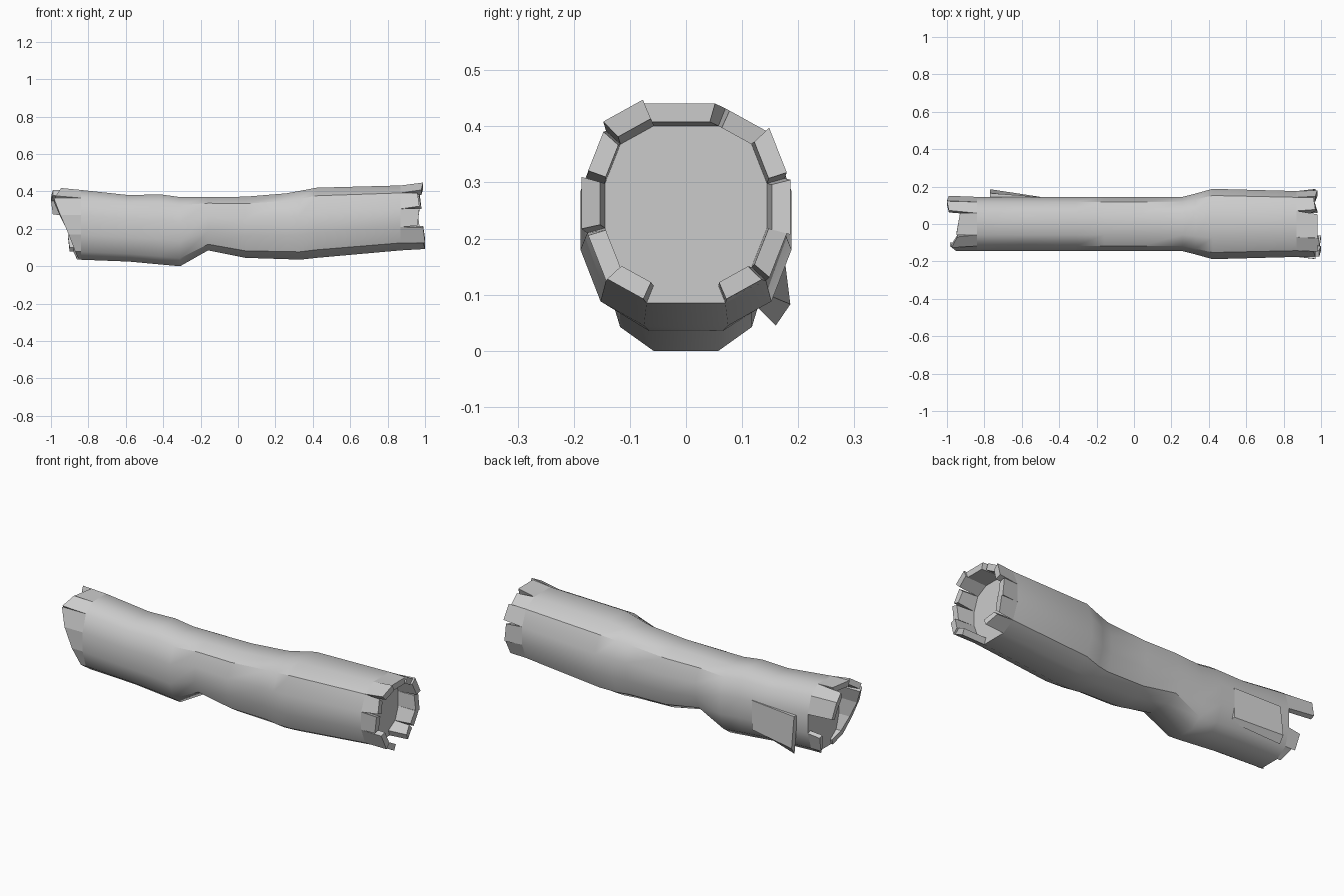
import bpy, bmesh
from mathutils import Vector

if "Cube" in bpy.data.objects:
    bpy.data.objects.remove(bpy.data.objects["Cube"])

# Unit cross-section (y, z), clockwise from the top facet
HALF = [(.4, 1), (.81, .77), (1, .28), (1, -.28), (.81, -.77), (.4, -1)]
PROFILE = [(-.4, 1)] + HALF + [(-y, z) for y, z in reversed(HALF[1:])]
N = len(PROFILE)

# Stations along the trunk: x, bottom z, top z, half width
STATIONS = [(-.84, .035, .408, .145), (-.58, .025, .38, .145), (-.42, .01, .385, .145),
            (-.31, .0, .37, .145), (-.16, .085, .37, .145), (.04, .045, .372, .145),
            (.26, .038, .39, .145), (.33, .035, .403, .163), (.42, .045, .42, .188),
            (.87, .085, .432, .176)]


def ring(station, scale=1.0):
    x, lo, hi, w = station
    c, h = (lo + hi) / 2, (hi - lo) / 2
    return [Vector((x, y * w * scale, c + z * h * scale)) for y, z in PROFILE]


def finish(name, bm, smooth=True):
    bmesh.ops.recalc_face_normals(bm, faces=bm.faces)
    me = bpy.data.meshes.new(name)
    bm.to_mesh(me)
    bm.free()
    ob = bpy.data.objects.new(name, me)
    bpy.context.collection.objects.link(ob)
    if smooth:
        bpy.ops.object.select_all(action='DESELECT')
        ob.select_set(True)
        bpy.context.view_layer.objects.active = ob
        bpy.ops.object.shade_smooth_by_angle(angle=0.66)
    return ob


def block(bm, base, tip):
    # Eight-cornered splinter joining two quads
    a = [bm.verts.new(p) for p in base]
    b = [bm.verts.new(p) for p in tip]
    bm.faces.new(a)
    bm.faces.new(b[::-1])
    for i in range(4):
        j = (i + 1) % 4
        bm.faces.new((a[i], b[i], b[j], a[j]))


def splinters(name, station, teeth, inner):
    # Ring of broken bark: facet -> (tip x at each edge, flare, start and end fraction)
    bm = bmesh.new()
    out, inn = ring(station), ring(station, inner)
    centre = Vector((station[0], 0, (station[1] + station[2]) / 2))
    for i, (xa, xb, flare, s, e) in teeth.items():
        j = (i + 1) % N
        base = [out[i], out[j], inn[j], inn[i]]
        o = [out[i].lerp(out[j], s), out[i].lerp(out[j], e)]
        n = [inn[i].lerp(inn[j], s), inn[i].lerp(inn[j], e)]
        tip = []
        for p, x in zip(o + n[::-1], (xa, xb, xb, xa)):
            q = centre + (p - centre) * flare
            q.x = x
            tip.append(q)
        block(bm, base, tip)
    return finish(name, bm, False)


# Trunk: lofted sections with closed ends
bm = bmesh.new()
loops = [[bm.verts.new(p) for p in ring(s)] for s in STATIONS]
for a, b in zip(loops, loops[1:]):
    for i in range(N):
        j = (i + 1) % N
        bm.faces.new((a[i], a[j], b[j], b[i]))
bm.faces.new(loops[0])
bm.faces.new(loops[-1][::-1])
finish("log_trunk", bm)

# Broken bark at the right end, open at the bottom
splinters("right_end_bark", STATIONS[-1], {
    0: (.98, .98, 1.05, 0, .85), 1: (.97, .96, 1.0, .1, 1), 2: (.97, .98, 1.04, 0, .9),
    3: (.96, .97, 1.06, .05, 1), 4: (.97, .96, 1.02, 0, .9), 5: (.96, .98, .97, .05, .95),
    7: (1.0, .99, .98, .1, 1), 8: (1.0, .99, 1.0, 0, .95), 9: (.96, .97, 1.06, .1, 1),
    10: (.97, .96, 1.02, .15, .95), 11: (.98, .99, 1.09, .1, 1)}, .82)

# Broken bark at the left end, slanted and longest at the top
splinters("left_end_bark", STATIONS[0], {
    0: (-.95, -.93, 1.02, 0, 1), 1: (-.99, -1.0, 1.04, .2, 1), 2: (-1.0, -.99, 1.06, 0, .9),
    4: (-.91, -.90, 1.0, .1, 1), 5: (-.88, -.86, 1.0, 0, 1), 7: (-.85, -.87, 1.0, 0, 1),
    8: (-.87, -.905, 1.0, 0, 1), 9: (-.905, -.95, 1.0, 0, 1), 10: (-.95, -.985, 1.0, 0, 1),
    11: (-.975, -.945, 1.08, 0, .9)}, .85)

# Bark strip peeling away from the back near the left end
bm = bmesh.new()
block(bm, [(-.5, .145, .10), (-.5, .145, .26), (-.5, .115, .26), (-.5, .115, .09)],
      [(-.77, .186, .083), (-.77, .165, .25), (-.77, .135, .25), (-.77, .16, .045)])
finish("peeling_bark", bm, False)
